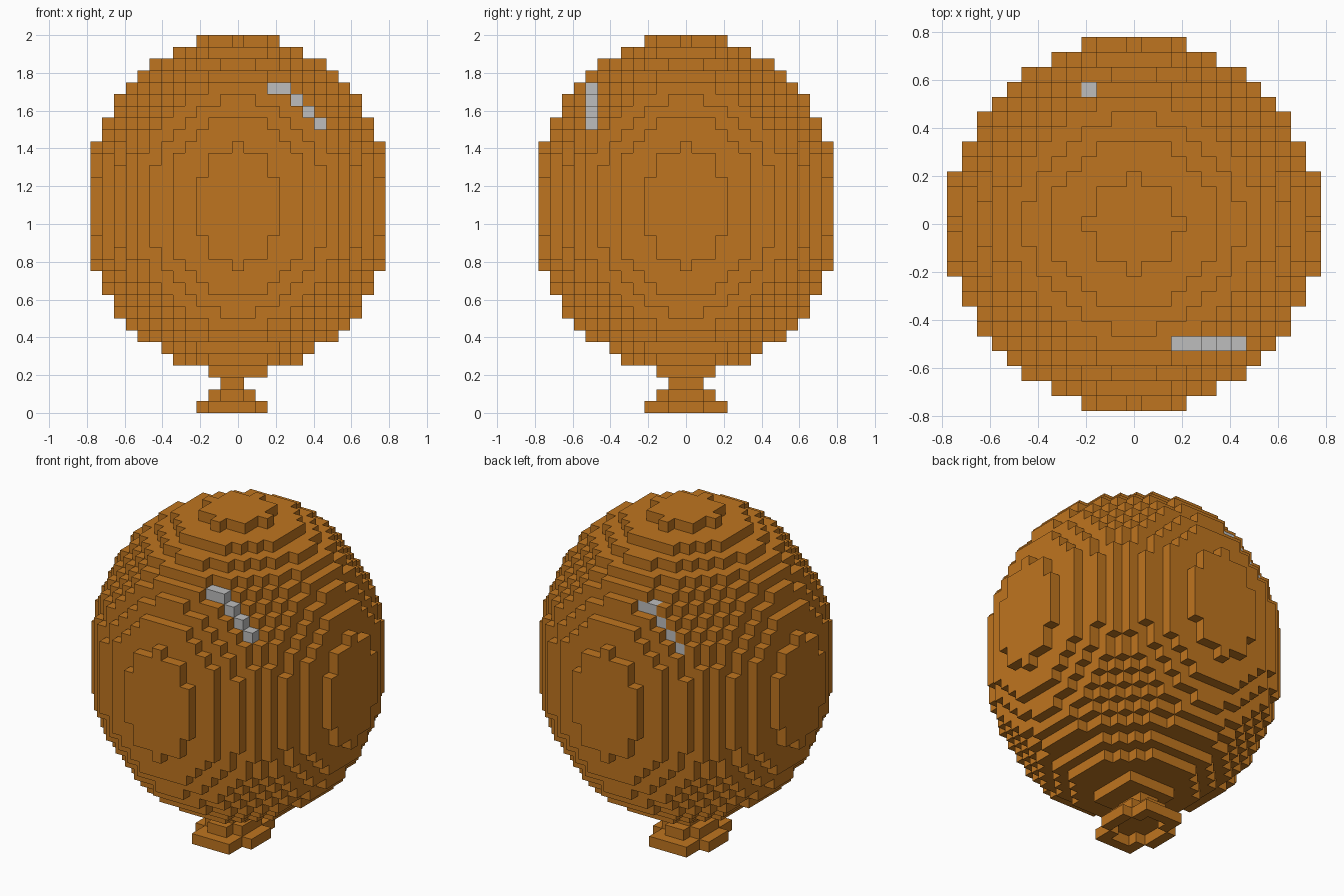
import bpy, bmesh
from mathutils import Vector

cube = bpy.data.objects.get("Cube")
if cube:
    bpy.data.objects.remove(cube, do_unlink=True)

V = 1 / 16  # block size


def make_material(name, color):
    m = bpy.data.materials.new(name)
    m.use_nodes = True
    m.diffuse_color = color
    m.node_tree.nodes["Principled BSDF"].inputs["Base Color"].default_value = color
    return m


orange = make_material("balloon_orange", (0.52, 0.178, 0.014, 1))
grey = make_material("highlight_grey", (0.51, 0.51, 0.51, 1))


def in_body(x, y, k):
    # sphere stretched by repeating its five middle layers, slightly flattened on diagonals
    d = k - 19 if k > 19 else min(k - 15, 0)
    near = min(abs(x), abs(y), abs(d))
    if x * x + y * y + d * d + near * near / 6 > 153.2:
        return False
    limit = {5: 48, 4: 32, 3: 8}.get(k, 999)  # tapered underside
    return x * x + y * y <= limit


def in_oval(x, y, rx, ry):
    return ((x + 0.5) / rx) ** 2 + (y / ry) ** 2 <= 1


def oval(k, rx, ry):
    return {(x, y, k) for x in range(-4, 4) for y in range(-4, 5) if in_oval(x, y, rx, ry)}


# Shiny diagonal streaks on the front and back
front_streak = {(3, -8, 27)} | {(4 + i, -8, 27 - i) for i in range(4)}
back_streak = {(-2, 9, 26)} | {(-3 - i, 9, 26 - i) for i in range(4)}

# Balloon body
body = {(x, y, k) for x in range(-13, 14) for y in range(-13, 14)
        for k in range(3, 32) if in_body(x, y, k)}
body -= front_streak | back_streak

# Tied neck flaring to an open mouth
neck = oval(2, 1, 1.5) | oval(1, 2, 2.5)
mouth = {c for c in oval(0, 3, 3.5) if not in_oval(c[0], c[1], 2, 2.5)}

parts = [("balloon_body", body, orange), ("neck", neck, orange), ("mouth_rim", mouth, orange),
         ("front_highlight", front_streak, grey), ("back_highlight", back_streak, grey)]
solid = set().union(*(p[1] for p in parts))


def build(name, cells, mat):
    """Blocks with only their exposed faces."""
    bm = bmesh.new()
    verts = {}

    def vert(p):
        key = tuple(round(c * 2) for c in p)
        if key not in verts:
            verts[key] = bm.verts.new((p.x * V, p.y * V, (p.z + 0.5) * V))
        return verts[key]

    for cell in sorted(cells):
        for axis in range(3):
            for sign in (-1, 1):
                n = Vector((0, 0, 0))
                n[axis] = sign
                c = Vector(cell)
                if tuple(int(a) for a in c + n) in solid:
                    continue
                u = Vector((0, 0, 0))
                u[(axis + 1) % 3] = 0.5
                w = n.cross(u)
                mid = c + n / 2
                bm.faces.new([vert(mid + q) for q in (-u - w, u - w, u + w, -u + w)])
    mesh = bpy.data.meshes.new(name)
    bm.to_mesh(mesh)
    bm.free()
    mesh.materials.append(mat)
    bpy.context.collection.objects.link(bpy.data.objects.new(name, mesh))


for part in parts:
    build(*part)
